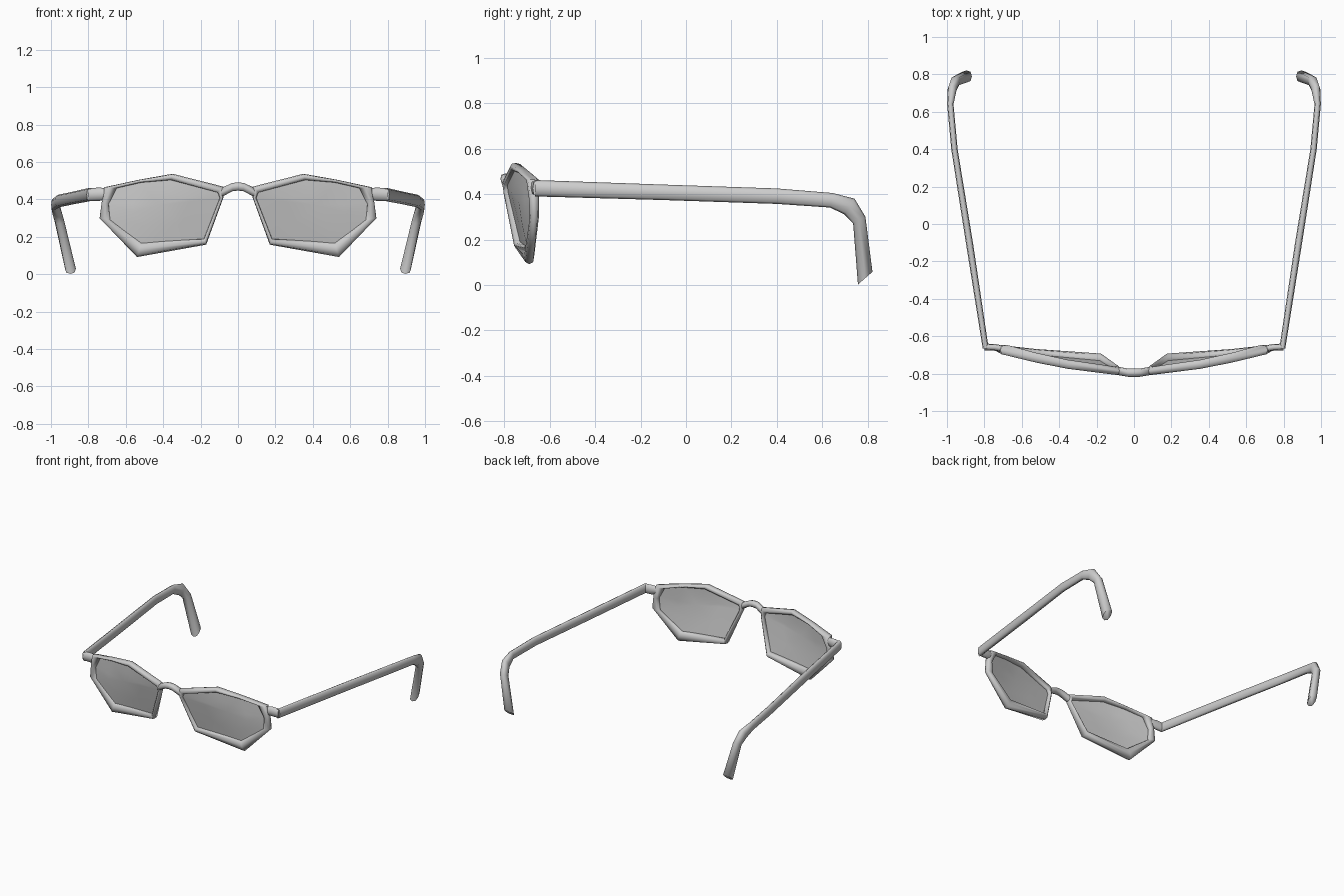
import bpy, bmesh, math
from mathutils import Vector

if "Cube" in bpy.data.objects:
    bpy.data.objects.remove(bpy.data.objects["Cube"])

grey = bpy.data.materials.new("light_grey")
grey.diffuse_color = (0.6, 0.6, 0.6, 1)
grey.use_nodes = True
grey.node_tree.nodes["Principled BSDF"].inputs["Base Color"].default_value = grey.diffuse_color


def finish(name, bm, mirror=True, angle=65):
    bmesh.ops.recalc_face_normals(bm, faces=bm.faces[:])
    mesh = bpy.data.meshes.new(name)
    bm.to_mesh(mesh)
    bm.free()
    mesh.materials.append(grey)
    obj = bpy.data.objects.new(name, mesh)
    bpy.context.collection.objects.link(obj)
    bpy.ops.object.select_all(action='DESELECT')
    obj.select_set(True)
    bpy.context.view_layer.objects.active = obj
    bpy.ops.object.shade_smooth_by_angle(angle=math.radians(angle))
    if mirror:
        mod = obj.modifiers.new("mirror", 'MIRROR')
        mod.use_mirror_merge = False
    return obj


def squared(v, power=.75):
    return math.copysign(abs(v) ** power, v) if abs(v) > 1e-6 else 0


def loft(name, sections, closed=False, sides=8, mirror=True):
    """Skin rounded sections given as (centre, first half axis, second half axis)."""
    bm = bmesh.new()
    rings = []
    for c, u, v in sections:
        c, u, v = Vector(c), Vector(u), Vector(v)
        rings.append([bm.verts.new(c + u * squared(math.cos(t)) + v * squared(math.sin(t)))
                      for t in (math.tau * k / sides for k in range(sides))])
    pairs = list(zip(rings, rings[1:]))
    if closed:
        pairs.append((rings[-1], rings[0]))
    for a, b in pairs:
        for k in range(sides):
            n = (k + 1) % sides
            bm.faces.new((a[k], a[n], b[n], b[k]))
    if not closed:
        bm.faces.new(rings[0])
        bm.faces.new(rings[-1])
    return finish(name, bm, mirror)


# Rim corners: outer x, z, inner x, z, depth position, half depth
corners = [
    (.078, .468, .110, .437, -.785, .022),
    (.35, .537, .360, .503, -.750, .024),
    (.53, .505, .515, .490, -.715, .026),
    (.715, .465, .645, .460, -.675, .028),
    (.728, .390, .690, .375, -.670, .022),
    (.74, .300, .680, .290, -.668, .020),
    (.54, .092, .515, .170, -.690, .022),
    (.17, .158, .183, .190, -.725, .032),
    (.078, .410, .098, .408, -.780, .024),
]
rim = []
for ox, oz, ix, iz, y, d in corners:
    rim.append((((ox + ix) / 2, y, (oz + iz) / 2),
                ((ox - ix) / 2, 0, (oz - iz) / 2), (0, d, 0)))
loft("rim", rim, closed=True)

# Lens: slightly bulged sheet reaching into the rim
bm = bmesh.new()
edge = [Vector(((ox + 2 * ix) / 3, y - .004, (oz + 2 * iz) / 3))
        for ox, oz, ix, iz, y, d in corners]
mid = sum(edge, Vector()) / len(edge)
outer = [bm.verts.new(p) for p in edge]
inner = [bm.verts.new(p.lerp(mid, .5) + Vector((0, -.012, 0))) for p in edge]
tip = bm.verts.new(mid + Vector((0, -.016, 0)))
for k in range(len(edge)):
    n = (k + 1) % len(edge)
    bm.faces.new((outer[k], outer[n], inner[n], inner[k]))
    bm.faces.new((inner[k], inner[n], tip))
finish("lens", bm)

# Bridge: small arch over the nose
loft("bridge", [((x, y, z), (0, .022, 0), (0, 0, h)) for x, y, z, h in (
    (-.090, -.785, .436, .025), (-.03, -.795, .466, .022), (0, -.795, .469, .022),
    (.03, -.795, .466, .022), (.090, -.785, .436, .025))], mirror=False)

# Hinge: short link from the rim out to the temple
loft("hinge", [((x, y, z), (0, .018, 0), (0, 0, h)) for x, y, z, h in (
    (.70, -.668, .43, .028), (.74, -.660, .428, .036), (.80, -.657, .425, .034))])

# Temple with hooked ear end
loft("temple", [((x, y, z), (a, 0, 0), (0, dy, dz)) for x, y, z, a, dy, dz in (
    (.793, -.665, .426, .016, 0, .036),
    (.880, -.10, .408, .019, 0, .034),
    (.960, .40, .391, .017, 0, .034),
    (.982, .64, .373, .017, .005, .032),
    (.972, .72, .345, .024, .022, .035),
    (.955, .763, .285, .026, .027, .015),
    (.896, .789, .030, .029, .032, .028))])
